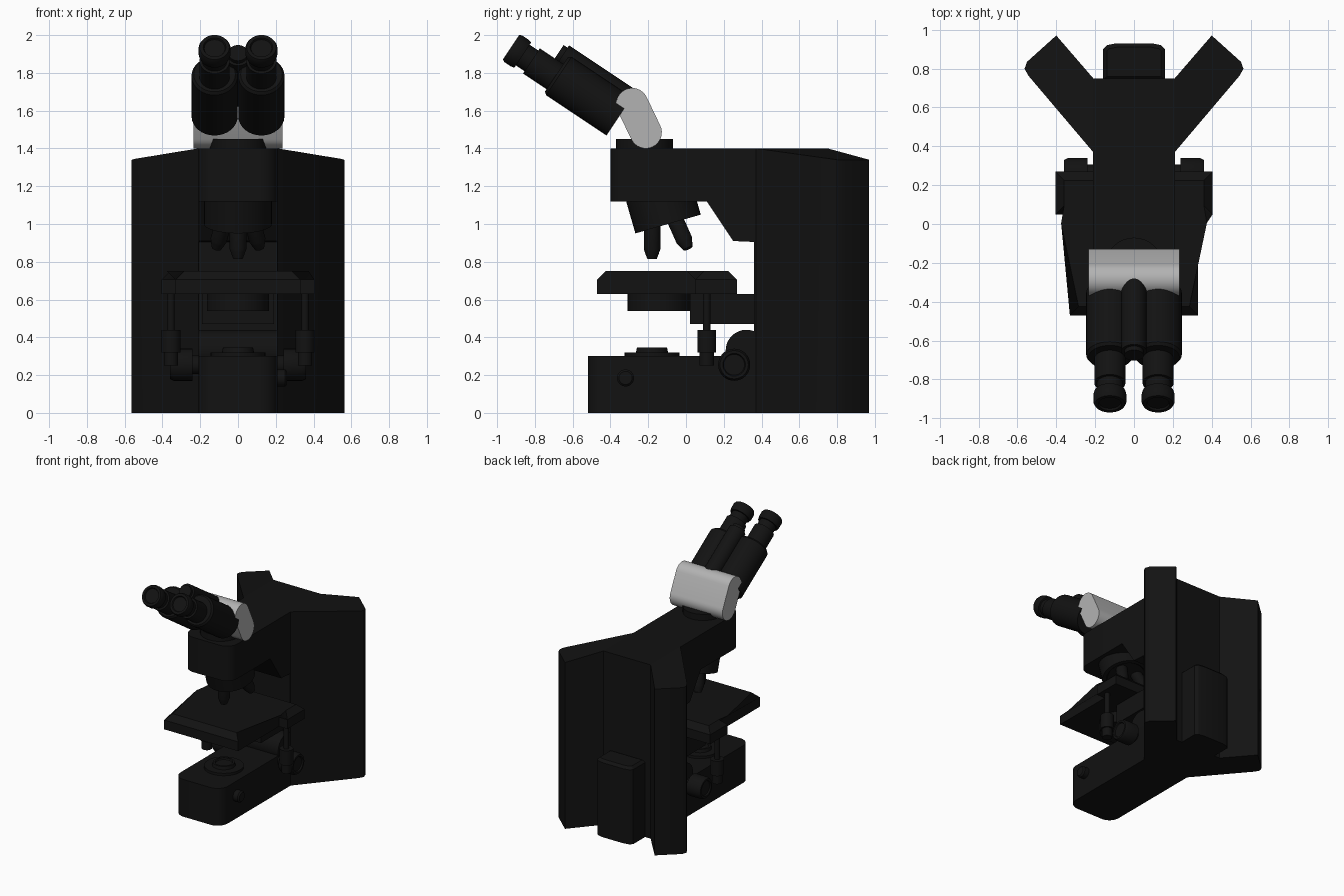
import bpy, bmesh, math
from mathutils import Vector

if "Cube" in bpy.data.objects:
    bpy.data.objects.remove(bpy.data.objects["Cube"])


def material(name, v):
    m = bpy.data.materials.new(name)
    m.diffuse_color = (v, v, v, 1)
    m.use_nodes = True
    m.node_tree.nodes["Principled BSDF"].inputs["Base Color"].default_value = m.diffuse_color
    return m


BLACK = material("black", 0.006)
GREY = material("light_grey", 0.45)


def finish(name, bm, mat=BLACK):
    bmesh.ops.recalc_face_normals(bm, faces=bm.faces)
    me = bpy.data.meshes.new(name)
    bm.to_mesh(me)
    bm.free()
    ob = bpy.data.objects.new(name, me)
    bpy.context.collection.objects.link(ob)
    me.materials.append(mat)
    return ob


def prism(name, pts, axis, lo, hi, mat=BLACK, chamfer=0):
    """Extrude an outline: (y, z) points along x, or (x, y) points along z.
    hi may be one height or a list with one height per point."""
    bm = bmesh.new()
    his = hi if isinstance(hi, list) else [hi] * len(pts)
    put = (lambda p, d: (d, *p)) if axis == 'x' else (lambda p, d: (*p, d))
    a = [bm.verts.new(put(p, lo)) for p in pts]
    b = [bm.verts.new(put(p, h)) for p, h in zip(pts, his)]
    bm.faces.new(a)
    top = bm.faces.new(b)
    n = len(pts)
    for i in range(n):
        j = (i + 1) % n
        bm.faces.new((a[i], a[j], b[j], b[i]))
    if chamfer:
        bmesh.ops.bevel(bm, geom=list(top.edges), offset=chamfer, segments=1,
                        profile=0.5, affect='EDGES')
    return finish(name, bm, mat)


def turned(name, start, direction, profile, mat=BLACK, seg=32):
    """Solid of revolution from (distance, radius) pairs along an axis."""
    bm = bmesh.new()
    q = Vector(direction).normalized().to_track_quat('Z', 'Y')
    o = Vector(start)
    rings = []
    for d, r in profile:
        rings.append([bm.verts.new(o + q @ Vector((r * math.cos(t), r * math.sin(t), d)))
                      for t in (2 * math.pi * i / seg for i in range(seg))])
    for r0, r1 in zip(rings, rings[1:]):
        for i in range(seg):
            j = (i + 1) % seg
            bm.faces.new((r0[i], r0[j], r1[j], r1[i]))
    bm.faces.new(rings[0])
    bm.faces.new(rings[-1])
    return finish(name, bm, mat)


def rounded_front(w, y0, y1, r, n=8):
    """Plan outline with rounded corners at the front (y0)."""
    right = [(w - r + r * math.sin(t), y0 + r - r * math.cos(t))
             for t in (math.pi / 2 * i / n for i in range(n + 1))]
    right.append((w, y1))
    return right + [(-x, y) for x, y in reversed(right)]


def mirrored(half):
    return half + [(-x, y) for x, y in reversed(half)]


# Base, column with arm, and head block
prism("base", rounded_front(0.21, -0.52, 0.40, 0.09), 'z', 0, 0.30)
prism("column_arm", [(0.75, 0), (0.75, 1.4), (-0.1, 1.4), (-0.1, 1.12), (0.11, 1.12),
                     (0.25, 0.91), (0.36, 0.905), (0.36, 0)], 'x', -0.21, 0.21)
prism("head_block", rounded_front(0.21, -0.40, -0.1, 0.09), 'z', 1.12, 1.4)

# Splayed rear wings with sloping tops
for s, side in ((1, "right"), (-1, "left")):
    wing = [(0.21, 0.37), (0.545, 0.765), (0.563, 0.80), (0.55, 0.835), (0.40, 0.97), (0.21, 0.75)]
    prism("rear_wing_" + side, [(s * x, y) for x, y in wing], 'z', 0,
          [1.4, 1.345, 1.34, 1.34, 1.34, 1.4])

# Power box at the back
prism("power_box", mirrored([(0.16, 0.74), (0.16, 0.90), (0.14, 0.92), (0.09, 0.93)]),
      'z', 0, 0.62, chamfer=0.02)

# Lamp window on the base
turned("lamp_window", (0, -0.18, 0.29), (0, 0, 1),
       [(0, 0.145), (0.03, 0.145), (0.03, 0.085), (0.055, 0.08), (0.055, 0.065), (0.045, 0.06)])

# Stage, condenser and bracket
prism("stage", mirrored([(0.33, -0.47), (0.33, 0.05), (0.405, 0.05), (0.405, 0.27)]),
      'z', 0.63, 0.75, chamfer=0.045)
turned("condenser", (0, -0.145, 0.54), (0, 0, 1), [(0, 0.15), (0, 0.165), (0.1, 0.165)])
prism("stage_bracket", [(0.02, 0.47), (0.40, 0.47), (0.40, 0.63), (0.02, 0.63)], 'x', -0.19, 0.19)

# Focus housing behind the knobs
turned("focus_housing", (-0.21, 0.32, 0.33), (1, 0, 0), [(0, 0.11), (0.42, 0.11)])

# Knobs on both sides
for s, side in ((1, "right"), (-1, "left")):
    turned("focus_knob_" + side, (s * 0.19, 0.255, 0.255), (s, 0, 0),
           [(0, 0.05), (0.05, 0.05), (0.05, 0.085), (0.15, 0.085), (0.17, 0.075), (0.17, 0.06), (0.16, 0.055)])
    turned("stage_drive_" + side, (s * 0.355, 0.11, 0.25), (0, 0, 1),
           [(0, 0.038), (0.07, 0.038), (0.07, 0.05), (0.19, 0.05), (0.19, 0.02), (0.40, 0.02)])
turned("brightness_knob", (0.2, -0.32, 0.185), (1, 0, 0), [(0, 0.045), (0.05, 0.045), (0.06, 0.035)])

# Tilted turret with three objectives
tilt = math.radians(16)
down = Vector((0, math.sin(tilt), -math.cos(tilt)))
front = Vector((0, -math.cos(tilt), -math.sin(tilt)))
hub = Vector((0, -0.095, 1.0))
turned("turret", hub - down * 0.19, down, [(0, 0.18), (0.19, 0.18), (0.19, 0.15), (0.18, 0.14)])
for i in range(3):
    a = 2 * math.pi * i / 3
    radial = front * math.cos(a) + Vector((1, 0, 0)) * math.sin(a)
    axis = down * math.cos(tilt) + radial * math.sin(tilt)
    turned("objective_%d" % (i + 1), hub + radial * 0.088 - axis * 0.04, axis,
           [(0, 0.044), (0.15, 0.044), (0.165, 0.038), (0.175, 0.035), (0.2, 0.025)])

# Round mount and grey prism housing
turned("head_mount", (0, -0.22, 1.39), (0, 0, 1), [(0, 0.15), (0.06, 0.15)])
low, high, r = Vector((-0.213, 1.485)), Vector((-0.285, 1.635)), 0.085
lean = math.atan2(*reversed(high - low)) - math.pi / 2
capsule = [(c.x + r * math.cos(t), c.y + r * math.sin(t))
           for c, a0 in ((high, lean), (low, lean + math.pi))
           for t in (a0 + math.pi * i / 16 for i in range(17))]
prism("prism_housing", capsule, 'x', -0.235, 0.235, GREY)

# Binocular tubes, eyepieces and the ridge between them
u = Vector((0, -0.832, 0.555))
v = Vector((0, 0.555, 0.832))
start = Vector((0, -0.353, 1.57))
for s, side in ((1, "right"), (-1, "left")):
    o = start + Vector((s * 0.124, 0, 0))
    turned("eye_tube_" + side, o, u, [(0, 0.122), (0.385, 0.122), (0.40, 0.11)])
    turned("eyepiece_" + side, o - v * 0.014, u,
           [(0.38, 0.08), (0.55, 0.08), (0.55, 0.066), (0.605, 0.066), (0.605, 0.08), (0.625, 0.085),
            (0.665, 0.085), (0.68, 0.078), (0.68, 0.06), (0.67, 0.055)])
turned("tube_ridge", start + v * 0.1, u, [(0, 0.065), (0.43, 0.065), (0.43, 0.05), (0.455, 0.05)])

# Smooth round surfaces, keep hard edges
for ob in bpy.context.collection.objects:
    ob.select_set(True)
    bpy.context.view_layer.objects.active = ob
bpy.ops.object.shade_smooth_by_angle(angle=math.radians(30))
